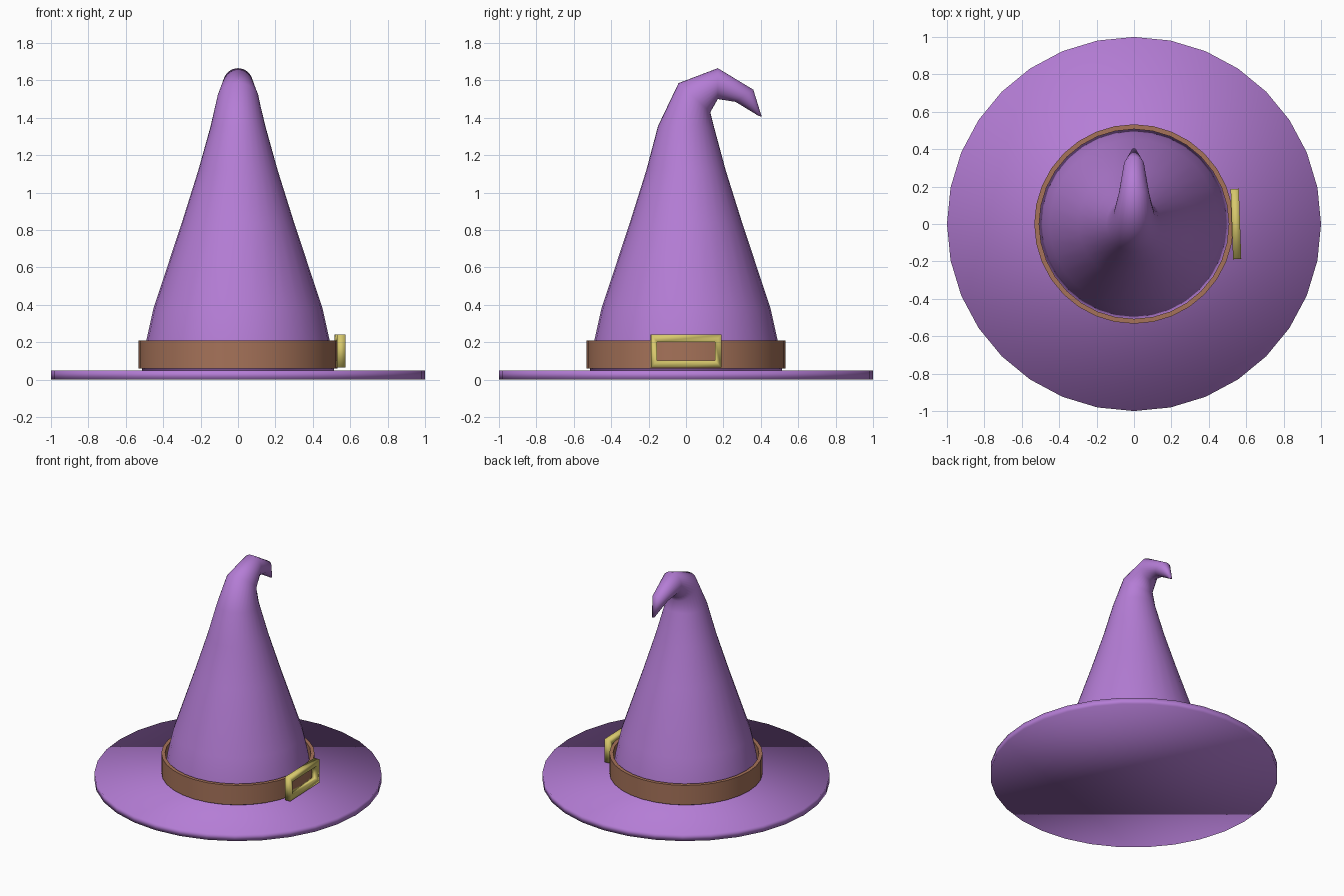
import bpy, bmesh, math
from mathutils import Vector

if "Cube" in bpy.data.objects:
    bpy.data.objects.remove(bpy.data.objects["Cube"])

SIDES = 32


def material(name, rgb):
    m = bpy.data.materials.new(name)
    m.diffuse_color = (*rgb, 1)
    m.use_nodes = True
    m.node_tree.nodes["Principled BSDF"].inputs["Base Color"].default_value = m.diffuse_color
    return m


purple = material("purple felt", (0.46, 0.205, 0.67))
brown = material("brown leather", (0.38, 0.17, 0.10))
gold = material("gold metal", (0.68, 0.58, 0.15))


def skin(name, loops, mat, closed=False, caps=False, angle=None):
    """Bridge equal-sized loops of points into one smooth-shaded object."""
    bm = bmesh.new()
    rings = [[bm.verts.new(p) for p in loop] for loop in loops]
    pairs = list(zip(rings, rings[1:])) + ([(rings[-1], rings[0])] if closed else [])
    n = len(rings[0])
    for a, b in pairs:
        for i in range(n):
            j = (i + 1) % n
            bm.faces.new((a[i], a[j], b[j], b[i]))
    if caps:
        bm.faces.new(rings[0][::-1])
        bm.faces.new(rings[-1])
    bmesh.ops.recalc_face_normals(bm, faces=bm.faces)
    for f in bm.faces:
        f.smooth = True
    me = bpy.data.meshes.new(name)
    bm.to_mesh(me)
    bm.free()
    me.materials.append(mat)
    ob = bpy.data.objects.new(name, me)
    bpy.context.collection.objects.link(ob)
    if angle:
        bpy.ops.object.select_all(action='DESELECT')
        ob.select_set(True)
        bpy.context.view_layer.objects.active = ob
        bpy.ops.object.shade_smooth_by_angle(angle=math.radians(angle))
    return ob


def ring(back, front, rx):
    """Ellipse whose ends in the y-z plane are given, with half-width rx in x."""
    p, q = Vector((0, *front)), Vector((0, *back))
    c, h = (p + q) / 2, (q - p) / 2
    return [c + Vector((rx * math.cos(t), 0, 0)) + h * math.sin(t)
            for t in (2 * math.pi * i / SIDES for i in range(SIDES))]


def level(r, z):
    return ring((r, z), (-r, z), r)


# brim
skin("brim", [level(1, 0), level(1, 0.05)], purple, caps=True)

# crown with the bent tip
crown = [level(0.515, 0.04), level(0.49, 0.21), level(0.452, 0.38),
         level(0.3, 0.84), level(0.212, 1.12),
         ring((0.15, 1.35), (-0.15, 1.355), 0.147),
         ring((0.13, 1.43), (-0.04, 1.585), 0.11),
         ring((0.17, 1.5), (0.17, 1.665), 0.08),
         ring((0.265, 1.485), (0.36, 1.55), 0.055),
         ring((0.385, 1.412), (0.405, 1.405), 0.012)]
skin("crown", crown, purple, caps=True)

# hat band
skin("band", [level(0.507, 0.06), level(0.533, 0.06), level(0.533, 0.21), level(0.507, 0.21)],
     brown, closed=True, angle=30)


# buckle frame, slightly turned
def rect(x, hy, hz):
    return [(x, sy * hy, sz * hz) for sy, sz in ((-1, -1), (1, -1), (1, 1), (-1, 1))]


buckle = skin("buckle", [rect(-0.022, 0.188, 0.088), rect(0.022, 0.188, 0.088),
                         rect(0.022, 0.155, 0.05), rect(-0.022, 0.155, 0.05)],
              gold, closed=True)
buckle.location = (0.545, 0, 0.152)
buckle.rotation_euler = (0, 0, math.radians(2))
